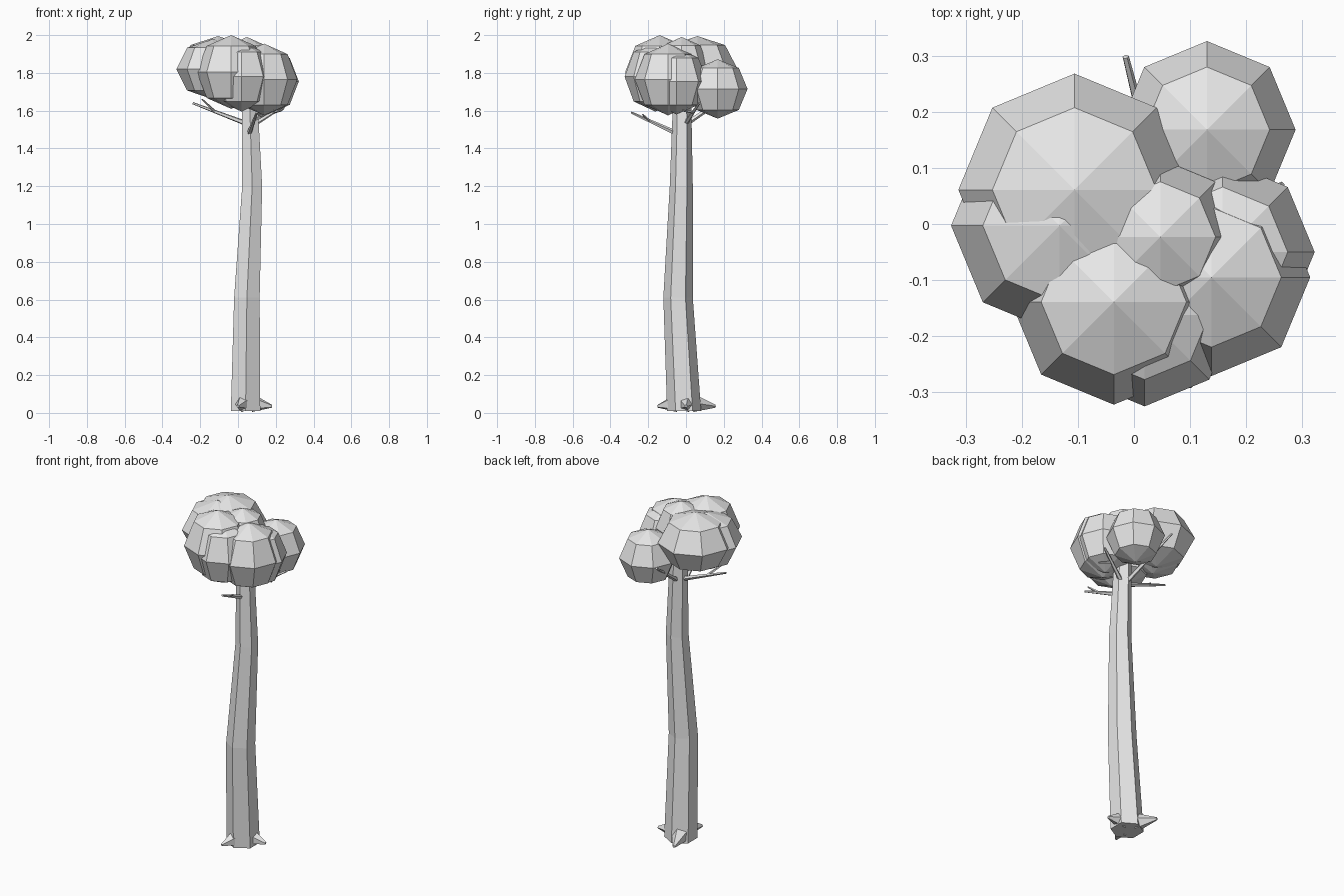
import bpy, bmesh, math
from mathutils import Vector, Matrix

cube = bpy.data.objects.get("Cube")
if cube:
    bpy.data.objects.remove(cube, do_unlink=True)

grey = bpy.data.materials.new("plain_grey")
grey.use_nodes = True
grey.diffuse_color = (0.8, 0.8, 0.8, 1)
grey.node_tree.nodes["Principled BSDF"].inputs["Base Color"].default_value = (0.8, 0.8, 0.8, 1)


def finish(name, bm):
    bmesh.ops.recalc_face_normals(bm, faces=bm.faces)
    mesh = bpy.data.meshes.new(name)
    bm.to_mesh(mesh)
    bm.free()
    mesh.materials.append(grey)
    obj = bpy.data.objects.new(name, mesh)
    bpy.context.collection.objects.link(obj)
    return obj


def foliage(name, centre, radius, height):
    bm = bmesh.new()
    bmesh.ops.create_uvsphere(bm, u_segments=8, v_segments=4, radius=1)
    bmesh.ops.scale(bm, vec=(radius, radius, height), verts=bm.verts)
    bmesh.ops.translate(bm, vec=centre, verts=bm.verts)
    finish(name, bm)


def taper(name, start, end, r1, r2, sides):
    """Tapered rod or cone between two points."""
    start, end = Vector(start), Vector(end)
    axis = end - start
    bm = bmesh.new()
    bmesh.ops.create_cone(bm, cap_ends=True, segments=sides, radius1=r1,
                          radius2=r2, depth=axis.length)
    turn = Vector((0, 0, 1)).rotation_difference(axis).to_matrix().to_4x4()
    bmesh.ops.transform(bm, matrix=Matrix.Translation((start + end) / 2) @ turn, verts=bm.verts)
    finish(name, bm)


# Bent six-sided trunk: centre x, y, z and radius of each ring
rings = [(0.04, -0.01, 0.01, 0.09), (0.047, -0.042, 0.61, 0.078),
         (0.075, -0.025, 1.2, 0.061), (0.06, -0.02, 1.7, 0.047)]
bm = bmesh.new()
loops = []
for x, y, z, r in rings:
    angles = [math.radians(60 * i - 90) for i in range(6)]
    loops.append([bm.verts.new((x + r * math.cos(a), y + r * math.sin(a), z)) for a in angles])
for low, high in zip(loops, loops[1:]):
    for i in range(6):
        j = (i + 1) % 6
        bm.faces.new((low[i], low[j], high[j], high[i]))
bm.faces.new(loops[0][::-1])
bm.faces.new(loops[-1])
finish("trunk", bm)

# Pointed roots
for name, inner, tip in [
        ("front_root", (0.03, -0.06, 0.05), (0.0, -0.15, 0.035)),
        ("left_root", (0.08, 0.0, 0.05), (0.18, 0.0, 0.035)),
        ("back_root", (0.01, 0.04, 0.05), (-0.03, 0.155, 0.035))]:
    taper(name, inner, tip, 0.048, 0.008, 5)

# Bare branches, each with a side twig
for name, base, tip, side in [
        ("right_branch", (0.05, -0.02, 1.53), (-0.24, -0.03, 1.64), (-0.19, -0.09, 1.66)),
        ("front_branch", (0.06, -0.05, 1.48), (0.1, -0.29, 1.59), (0.13, -0.23, 1.58)),
        ("back_branch", (0.06, 0.0, 1.53), (-0.015, 0.298, 1.73), (0.04, 0.24, 1.71)),
        ("left_branch", (0.07, -0.01, 1.52), (0.265, 0.07, 1.64), (0.23, -0.02, 1.6))]:
    taper(name, base, tip, 0.014, 0.006, 5)
    taper(name + "_twig", Vector(base).lerp(Vector(tip), 0.6), side, 0.008, 0.004, 5)

# Faceted foliage clumps: centre, radius and half height
for name, centre, radius, height in [
        ("back_right_clump", (-0.106, 0.061, 1.83), 0.207, 0.165),
        ("right_clump", (-0.133, -0.003, 1.82), 0.193, 0.16),
        ("back_left_clump", (0.13, 0.168, 1.715), 0.158, 0.157),
        ("middle_clump", (0.047, -0.023, 1.84), 0.139, 0.15),
        ("front_right_clump", (-0.036, -0.139, 1.805), 0.183, 0.195),
        ("front_clump", (0.019, -0.162, 1.78), 0.163, 0.185),
        ("front_left_clump", (0.138, -0.095, 1.765), 0.176, 0.19),
        ("left_clump", (0.158, -0.05, 1.755), 0.164, 0.175)]:
    foliage(name, centre, radius, height)
